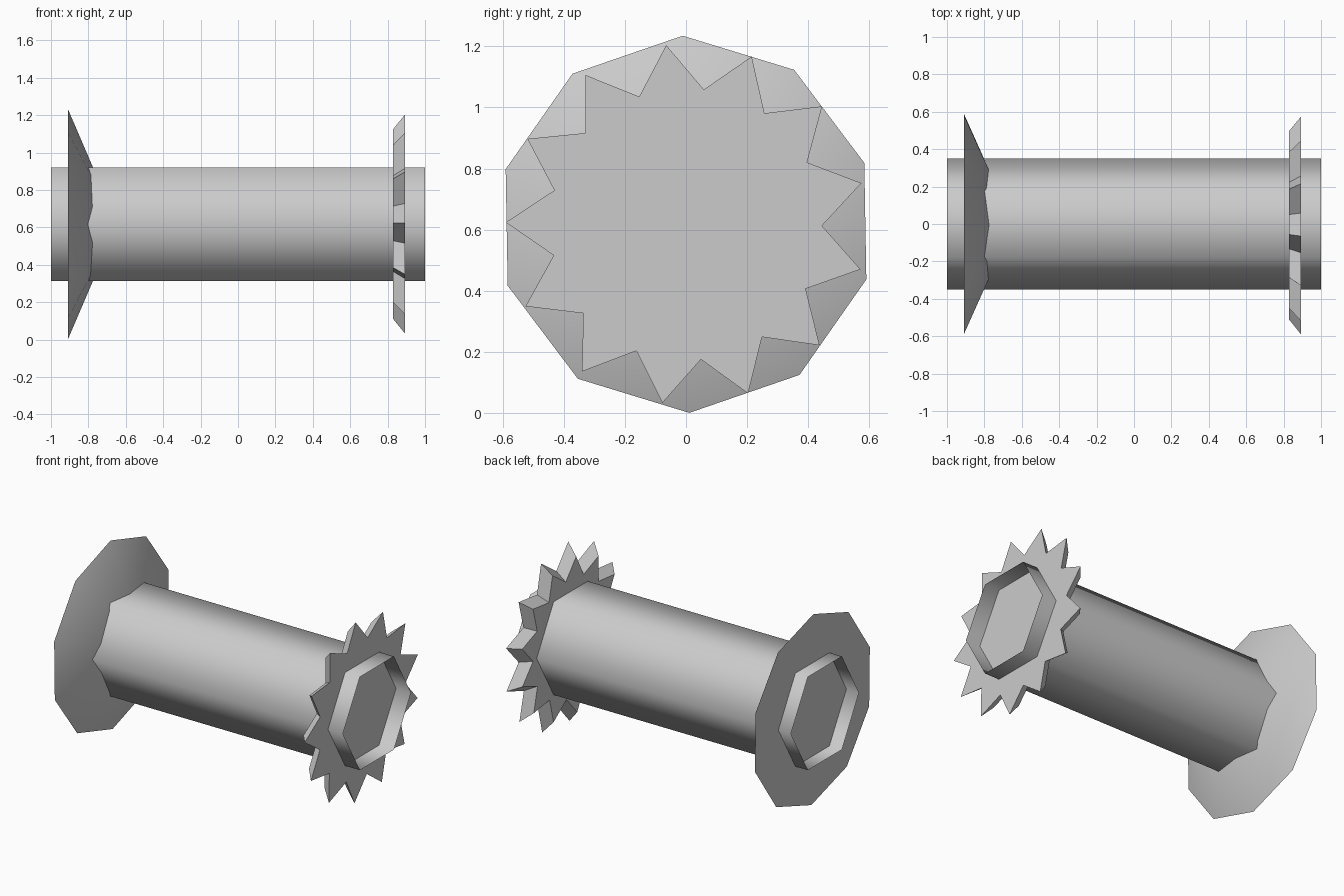
import bpy, bmesh
from math import sin, cos, pi, radians

if "Cube" in bpy.data.objects:
    bpy.data.objects.remove(bpy.data.objects["Cube"])

CZ = 0.6175  # height of the axle


def ring(bm, x, radii, count, start):
    """Closed loop around the x axis; radii are cycled to make stars."""
    verts = []
    for i in range(count):
        a = start + 2 * pi * i / count
        r = radii[i % len(radii)]
        verts.append(bm.verts.new((x, r * sin(a), CZ + r * cos(a))))
    return verts


def bridge(bm, a, b):
    n = len(a)
    for i in range(n):
        bm.faces.new((a[i], a[(i + 1) % n], b[(i + 1) % n], b[i]))


def finish(bm, name, smooth_angle=None):
    bmesh.ops.recalc_face_normals(bm, faces=bm.faces)
    mesh = bpy.data.meshes.new(name)
    bm.to_mesh(mesh)
    bm.free()
    obj = bpy.data.objects.new(name, mesh)
    bpy.context.collection.objects.link(obj)
    if smooth_angle is not None:
        bpy.ops.object.select_all(action='DESELECT')
        obj.select_set(True)
        bpy.context.view_layer.objects.active = obj
        bpy.ops.object.shade_smooth_by_angle(angle=radians(smooth_angle))
    return obj


# Open six-sided tube, softly shaded
bm = bmesh.new()
bridge(bm, ring(bm, -1, [0.35], 6, pi / 2), ring(bm, 1, [0.35], 6, pi / 2))
finish(bm, "hex_tube", 80)

# Ten-sided conical flange, flat side outwards
bm = bmesh.new()
rim = ring(bm, -0.91, [0.6175], 10, radians(-1))
apex = bm.verts.new((-0.645, 0, CZ))
bm.faces.new(rim)
for i in range(10):
    bm.faces.new((rim[i], rim[(i + 1) % 10], apex))
finish(bm, "cone_flange", 50)

# Thirteen-pointed toothed wheel, narrower on its inner side
bm = bmesh.new()
inner = ring(bm, 0.83, [0.512, 0.387], 26, radians(-6.3))
outer = ring(bm, 0.893, [0.590, 0.445], 26, radians(-6.3))
bridge(bm, inner, outer)
bm.faces.new(inner)
bm.faces.new(outer)
finish(bm, "toothed_wheel")
